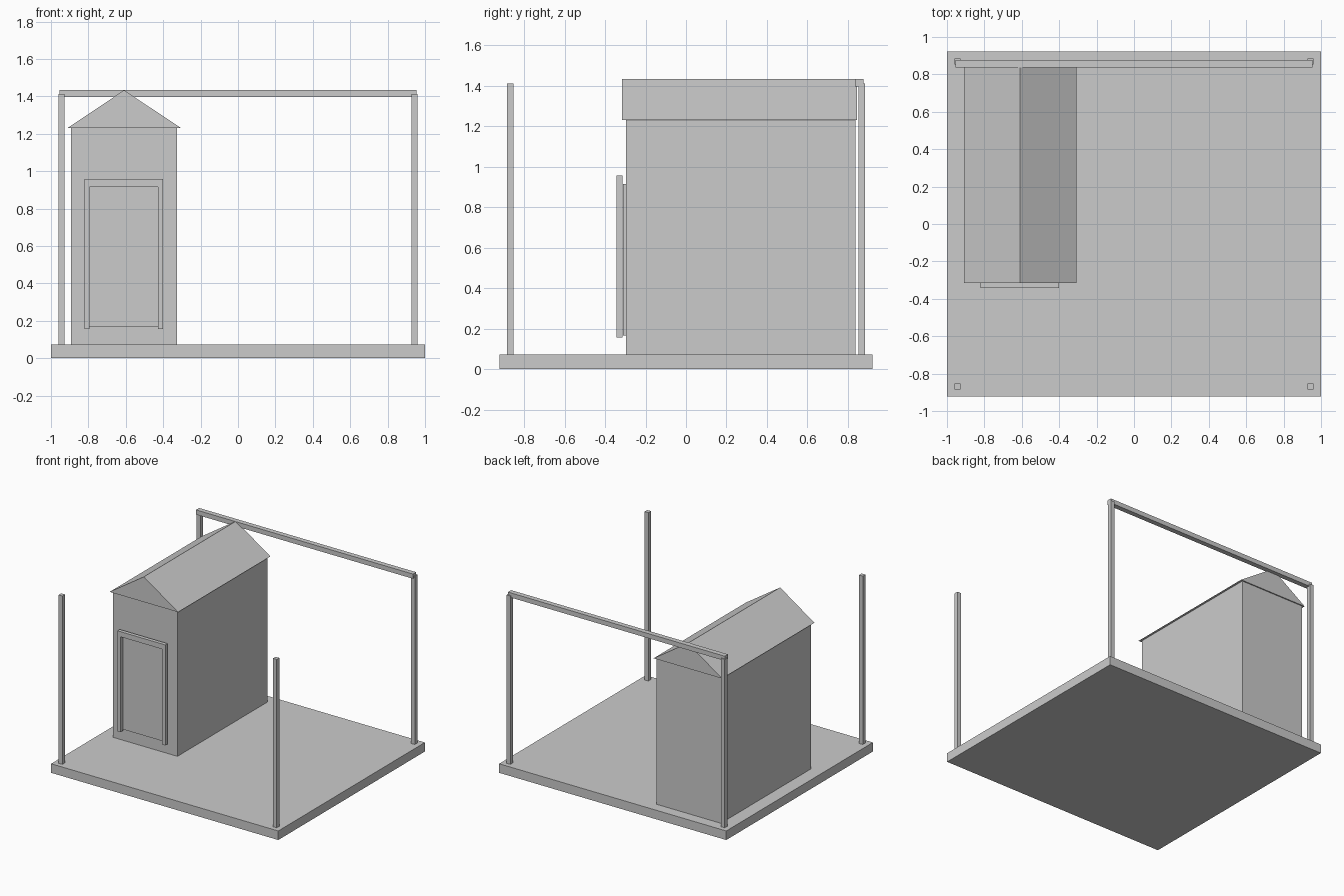
import bpy

if "Cube" in bpy.data.objects:
    bpy.data.objects.remove(bpy.data.objects["Cube"])


def prism(name, profile, y0, y1):
    """Extrude an (x, z) outline from y0 to y1 (outline counter-clockwise seen from the front)."""
    n = len(profile)
    verts = [(x, y, z) for y in (y0, y1) for x, z in profile]
    faces = [tuple(range(n)), tuple(reversed(range(n, 2 * n)))]
    faces += [(i, i + n, (i + 1) % n + n, (i + 1) % n) for i in range(n)]
    mesh = bpy.data.meshes.new(name)
    mesh.from_pydata(verts, [], faces)
    obj = bpy.data.objects.new(name, mesh)
    bpy.context.collection.objects.link(obj)
    return obj


def box(name, x0, x1, y0, y1, z0, z1):
    return prism(name, [(x0, z0), (x1, z0), (x1, z1), (x0, z1)], y0, y1)


FLOOR = 0.072

# Ground slab
box("base_slab", -1, 1, -0.922, 0.922, 0, FLOOR)

# Corner posts
for side, sx in (("left", -1), ("right", 1)):
    for end, sy in (("front", -1), ("back", 1)):
        x, y, h = sx * 0.944, sy * 0.868, 0.0165
        box(f"{end}_{side}_post", x - h, x + h, y - h, y + h, FLOOR, 1.412)

# Beam across the back posts
box("back_beam", -0.955, 0.955, 0.836, 0.876, 1.396, 1.433)

# Shed walls and gabled roof
box("shed_walls", -0.893, -0.326, -0.296, 0.837, FLOOR, 1.232)
prism("gable_roof", [(-0.91, 1.232), (-0.307, 1.232), (-0.609, 1.433)], -0.315, 0.846)

# Door panel and its raised surround
box("door_panel", -0.794, -0.427, -0.311, -0.296, 0.167, 0.916)
prism("door_frame", [(-0.821, 0.157), (-0.794, 0.157), (-0.794, 0.916), (-0.427, 0.916),
                     (-0.427, 0.157), (-0.4, 0.157), (-0.4, 0.957), (-0.821, 0.957)],
      -0.343, -0.314)
